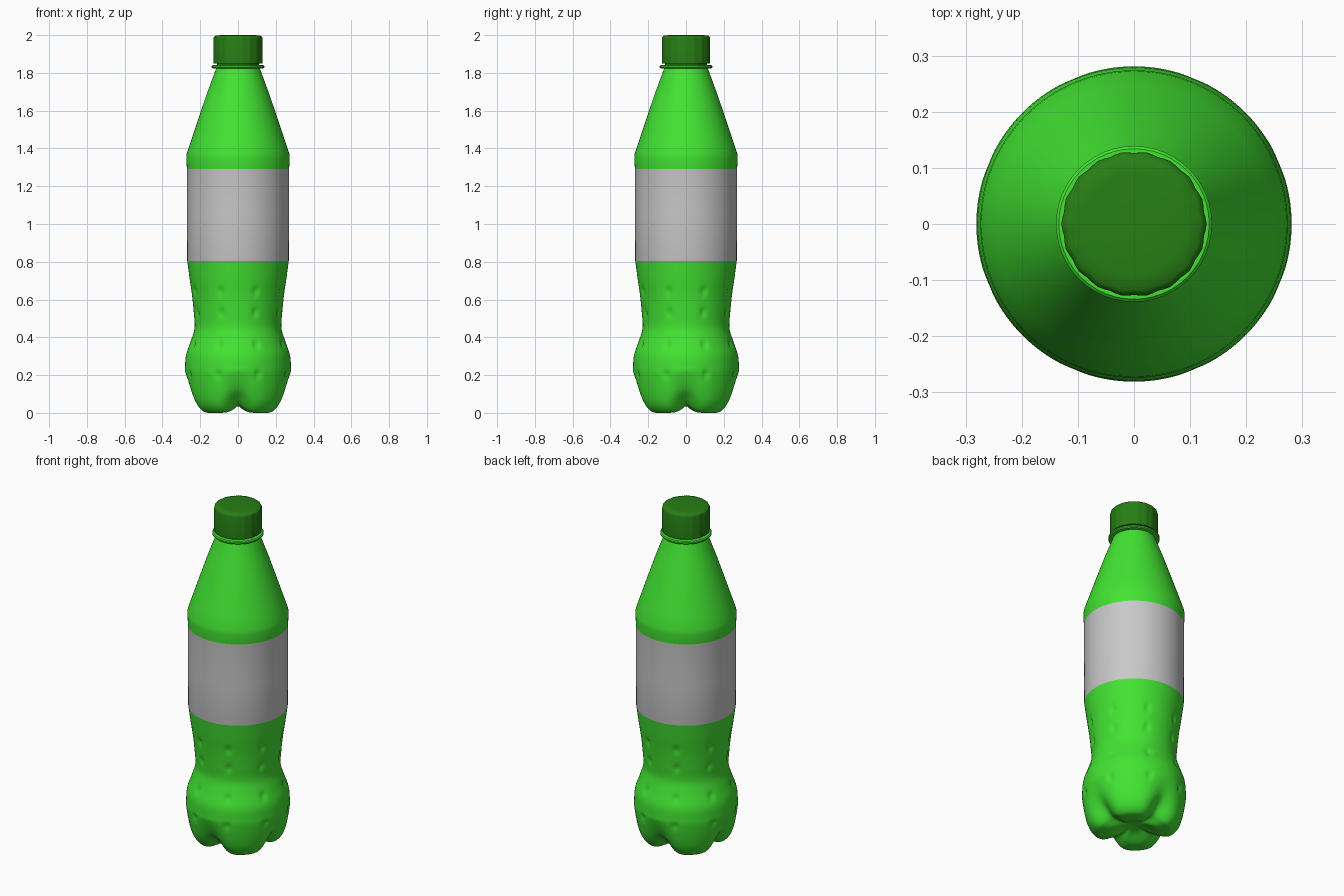
import bpy, bmesh, math

if "Cube" in bpy.data.objects:
    bpy.data.objects.remove(bpy.data.objects["Cube"])


def material(name, rgb):
    m = bpy.data.materials.new(name)
    m.diffuse_color = (*rgb, 1)
    m.use_nodes = True
    m.node_tree.nodes["Principled BSDF"].inputs["Base Color"].default_value = m.diffuse_color
    return m


GREEN = material("bottle green", (0.055, 0.77, 0.032))
DARK = material("cap dark green", (0.02, 0.21, 0.007))
GREY = material("label grey", (0.58, 0.58, 0.58))


def revolve(name, rows, segs, point, mats, angle, cap_ends=True):
    """Skin `rows` rings; point(row, theta) returns (radius, z)."""
    bm = bmesh.new()
    rings = []
    for row in rows:
        ring = []
        for i in range(segs):
            t = 2 * math.pi * i / segs
            r, z = point(row, t)
            ring.append(bm.verts.new((r * math.cos(t), r * math.sin(t), z)))
        rings.append(ring)
    for a, b in zip(rings, rings[1:]):
        for i in range(segs):
            j = (i + 1) % segs
            bm.faces.new((a[i], a[j], b[j], b[i]))
    if cap_ends:
        bm.faces.new(rings[0][::-1])
        bm.faces.new(rings[-1])
    me = bpy.data.meshes.new(name)
    bm.to_mesh(me)
    bm.free()
    ob = bpy.data.objects.new(name, me)
    bpy.context.collection.objects.link(ob)
    for m in mats:
        me.materials.append(m)
    bpy.ops.object.select_all(action='DESELECT')
    bpy.context.view_layer.objects.active = ob
    ob.select_set(True)
    bpy.ops.object.shade_smooth_by_angle(angle=math.radians(angle))
    return ob


def spline(pts, n):
    """Catmull-Rom resampling, n steps per span."""
    out = []
    for k in range(len(pts) - 1):
        p0, p1, p2, p3 = (pts[max(0, min(len(pts) - 1, k + o))] for o in (-1, 0, 1, 2))
        for s in range(n):
            t = s / n
            out.append(tuple(0.5 * (2 * b + (c - a) * t + (2 * a - 5 * b + 4 * c - d) * t * t
                                    + (3 * b - a - 3 * c + d) * t ** 3)
                             for a, b, c, d in zip(p0, p1, p2, p3)))
    return out + [pts[-1]]


# Lower body: foot profile and groove profile, blended around the bottle
foot = [(0.003, 0.04), (0.06, 0.03), (0.12, 0.005), (0.16, 0.0), (0.205, 0.004), (0.24, 0.04),
        (0.262, 0.10), (0.279, 0.20)]
groove = [(0.003, 0.04), (0.04, 0.038), (0.08, 0.035), (0.12, 0.036), (0.16, 0.045), (0.20, 0.08),
          (0.243, 0.13), (0.277, 0.21)]
waist = [(0.280, 0.25), (0.274, 0.31), (0.250, 0.38), (0.230, 0.45), (0.234, 0.53), (0.243, 0.62),
         (0.256, 0.71), (0.268, 0.80)]
lower = list(zip(spline(foot + waist, 6), spline(groove + waist, 6)))
# Upper body: label, shoulder and neck
upper = [(0.269, 0.805), (0.270, 1.05), (0.270, 1.29), (0.271, 1.30), (0.274, 1.35), (0.272, 1.37),
         (0.247, 1.445), (0.214, 1.545), (0.165, 1.69), (0.117, 1.82), (0.108, 1.85), (0.105, 1.88)]
rows = lower + [(p, p) for p in upper]
DIMPLE_Z = (0.205, 0.36, 0.53, 0.645)


def body_point(row, t):
    quarter = math.pi / 2
    d = abs((t + quarter / 2) % quarter - quarter / 2)
    w = math.exp(-(d / math.radians(16)) ** 2)
    (r1, z1), (r2, z2) = row
    r, z = r1 + (r2 - r1) * w, z1 + (z2 - z1) * w
    # eight columns of small dents
    if 0.15 < z < 0.75:
        e = (t % (math.pi / 4) - math.pi / 8) * r
        for dz in DIMPLE_Z:
            r -= 0.011 * math.exp(-(e / 0.013) ** 2 - ((z - dz) / 0.02) ** 2)
    return r, z


body = revolve("bottle_body", rows, 128, body_point, [GREEN, GREY], 50)
# label band
for p in body.data.polygons:
    if 0.803 < p.center.z < 1.29 and abs(p.normal.z) < 0.5:
        p.material_index = 1


def plain(row, t):
    return row


# Neck support ring
revolve("neck_ring", [(0.108, 1.822), (0.134, 1.824), (0.139, 1.829), (0.139, 1.836),
                      (0.134, 1.841), (0.105, 1.842)], 48, plain, [GREEN], 40)

# Seal band under the cap
revolve("seal_band", [(0.112, 1.84), (0.112, 1.86)], 48, plain, [DARK], 40)


# Screw cap with softly fluted side
def cap_point(row, t):
    r, z = row
    return (r + (0.0015 * math.cos(18 * t) if r > 0.11 else 0), z)


revolve("screw_cap", [(0.10, 1.85), (0.128, 1.85), (0.128, 1.982), (0.126, 1.99), (0.118, 1.997),
                      (0.09, 2.0), (0.02, 2.0)], 72, cap_point, [DARK], 40)
